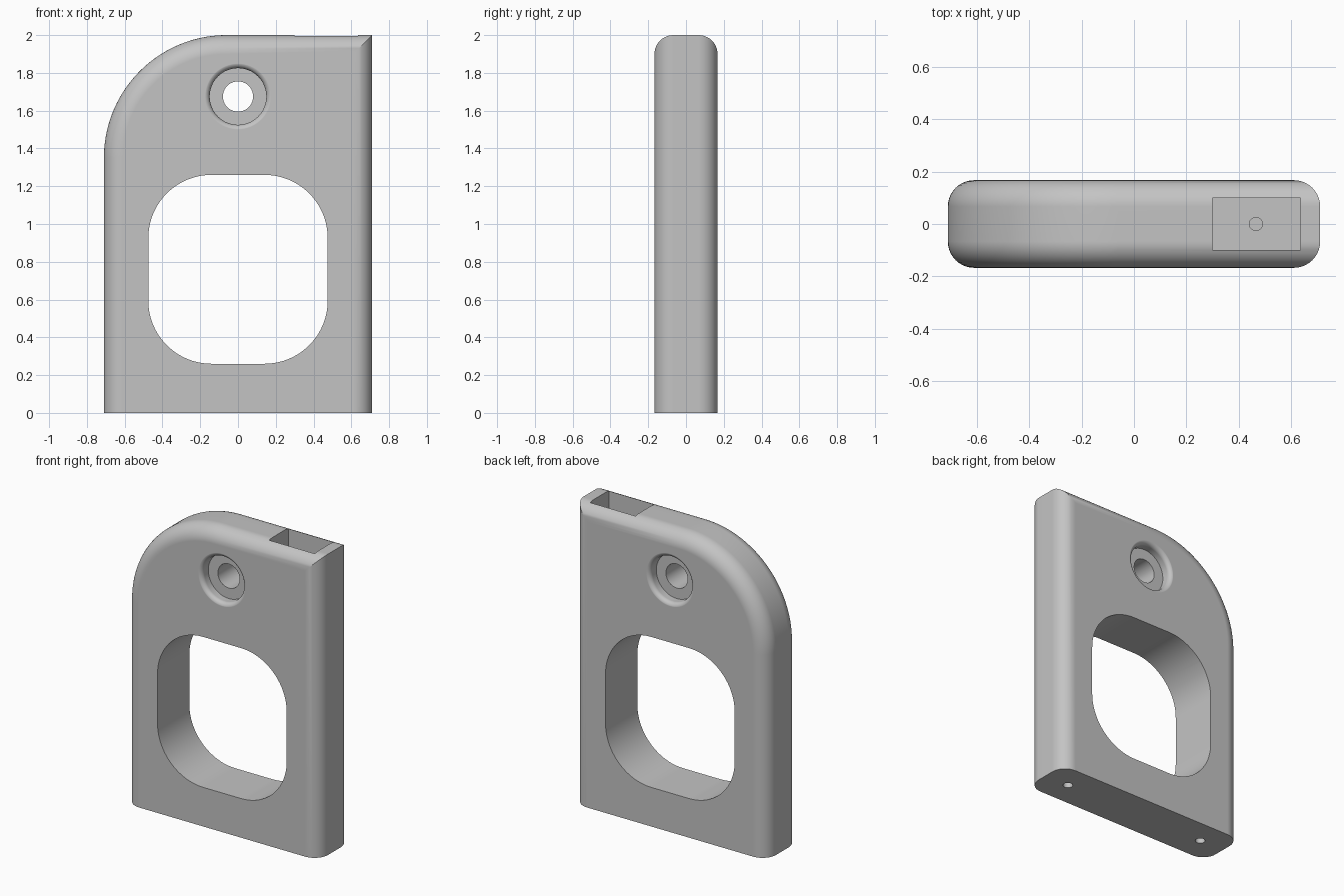
import bpy, bmesh, math
from math import sin, cos, pi

default = bpy.data.objects.get("Cube")
if default:
    bpy.data.objects.remove(default, do_unlink=True)

HALF_W, HALF_D, HEIGHT = 0.71, 0.167, 2.0
FILLET, SHOULDER = 0.1, 0.65

grey = bpy.data.materials.new("plain_grey")
grey.use_nodes = True
grey.diffuse_color = (0.55, 0.55, 0.55, 1)
grey.node_tree.nodes["Principled BSDF"].inputs["Base Color"].default_value = (0.55, 0.55, 0.55, 1)


def arc(cx, cz, r, start, end, steps):
    angles = [math.radians(start + (end - start) * i / steps) for i in range(steps + 1)]
    return [(cx + r * cos(a), cz + r * sin(a)) for a in angles]


def loft(name, rings):
    """Closed solid through equal-length rings of 3D points, capped at both ends."""
    bm = bmesh.new()
    loops = [[bm.verts.new(p) for p in ring] for ring in rings]
    n = len(loops[0])
    for a, b in zip(loops, loops[1:]):
        for i in range(n):
            j = (i + 1) % n
            bm.faces.new((a[i], a[j], b[j], b[i]))
    bm.faces.new(loops[0])
    bm.faces.new(loops[-1])
    bmesh.ops.recalc_face_normals(bm, faces=bm.faces)
    mesh = bpy.data.meshes.new(name)
    bm.to_mesh(mesh)
    bm.free()
    obj = bpy.data.objects.new(name, mesh)
    bpy.context.collection.objects.link(obj)
    mesh.materials.append(grey)
    return obj


def cylinder(name, x, bottom, top, r):
    circle = arc(x, 0, r, 0, 360, 32)[:-1]
    return loft(name, [[(px, py, z) for px, py in circle] for z in (bottom, top)])


def body_outline(d):
    """Plate outline shrunk by d on every side but the flat foot."""
    shoulder = arc(SHOULDER - HALF_W, HEIGHT - SHOULDER, SHOULDER - d, 180, 90, 40)
    return [(-HALF_W + d, 0)] + shoulder + [(HALF_W - d, HEIGHT - d), (HALF_W - d, 0)]


# Plate with rounded long edges
steps = [i * pi / 2 / 10 for i in range(11)]
half = [(FILLET * (1 - sin(t)), HALF_D - FILLET * (1 - cos(t))) for t in steps]
sections = [(d, -y) for d, y in half] + [(d, y) for d, y in reversed(half)]
body = loft("handle_plate", [[(x, y, z) for x, z in body_outline(d)] for d, y in sections])

# Large rounded window
R, WX, LOW, HIGH = 0.335, 0.475, 0.26, 1.26
window = []
for cx, cz, start in ((WX - R, HIGH - R, 0), (R - WX, HIGH - R, 90),
                      (R - WX, LOW + R, 180), (WX - R, LOW + R, 270)):
    window += arc(cx, cz, R, start, start + 90, 20)
cutters = [loft("window_cutter", [[(x, y, z) for x, z in window] for y in (-0.3, 0.3)])]

# Bolt hole, counterbored from both faces with a softened rim
rim = 0.03
side = [(0.08, 0.097), (0.15, 0.097)]
side += [(0.15 + rim * (1 - cos(t)), HALF_D + 0.0005 - rim * (1 - sin(t))) for t in steps]
side += [(0.15 + rim, 0.25)]
profile = [(r, -y) for r, y in reversed(side)] + side
cutters.append(loft("bolt_hole_cutter", [
    [(x, y, z) for x, z in arc(0, 1.675, r, 0, 360, 64)[:-1]] for r, y in profile]))

# Slot in the top with a small pilot hole in its floor
slot = [(0.3, -0.1), (0.635, -0.1), (0.635, 0.1), (0.3, 0.1)]
cutters.append(loft("slot_cutter", [[(x, y, z) for x, y in slot] for z in (1.5, 2.2)]))
cutters.append(cylinder("pilot_hole_cutter", 0.465, 1.35, 1.6, 0.025))

# Screw holes in the foot
for x in (-0.53, 0.53):
    cutters.append(cylinder("foot_hole_cutter", x, -0.1, 0.25, 0.03))

# Apply the cuts
bpy.ops.object.select_all(action="DESELECT")
bpy.context.view_layer.objects.active = body
body.select_set(True)
for cutter in cutters:
    cutter.hide_render = True
    mod = body.modifiers.new("cut", "BOOLEAN")
    mod.operation = "DIFFERENCE"
    mod.solver = "EXACT"
    mod.object = cutter
    bpy.ops.object.modifier_apply(modifier=mod.name)
    bpy.data.objects.remove(cutter, do_unlink=True)

# Smooth rounded surfaces, crisp edges, flat faces kept flat
bpy.ops.object.shade_smooth_by_angle(angle=math.radians(30))
weighted = body.modifiers.new("flat_faces", "WEIGHTED_NORMAL")
weighted.keep_sharp = True
